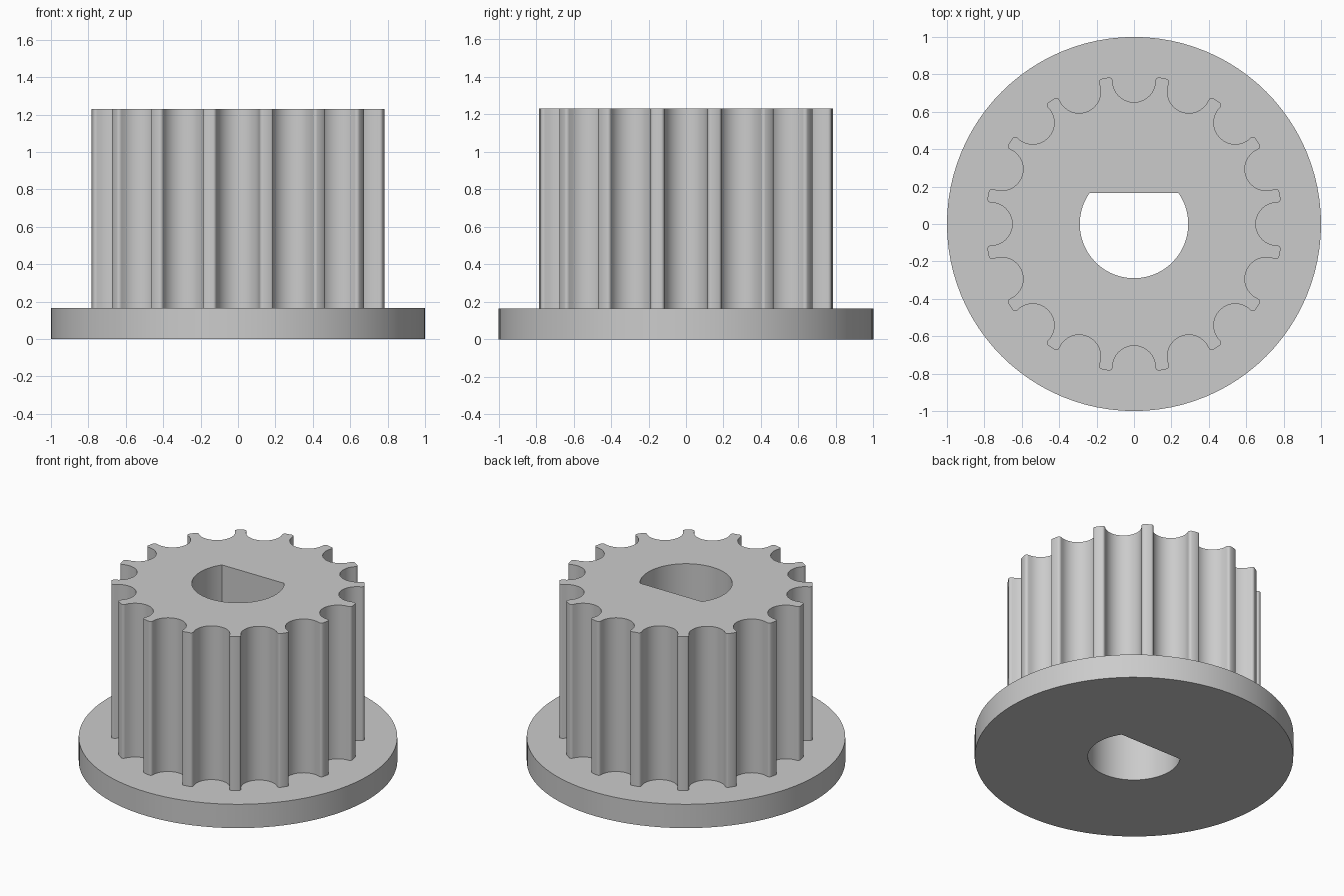
import bpy, bmesh, math
from math import sin, cos, pi

if "Cube" in bpy.data.objects:
    bpy.data.objects.remove(bpy.data.objects["Cube"])

TEETH, FLANGE_TOP, TOP = 16, 0.165, 1.23


def arc(cx, cy, r, a0, a1, n):
    return [(cx + r * cos(a0 + (a1 - a0) * i / n), cy + r * sin(a0 + (a1 - a0) * i / n))
            for i in range(n + 1)]


# Flange outline
flange = arc(0, 0, 1.0, 0, 2 * pi, 96)[:-1]

# D-shaped bore: circle with a flat on the +y side
a = math.asin(0.165 / 0.29)
bore = arc(0, 0, 0.29, pi - a, 2 * pi + a, 48)

# Toothed outline: one round groove with filleted lips, repeated around
G, GR, FR = 0.766, 0.115, 0.018
groove = (arc(-GR - FR, G, FR, pi / 2, 0, 4)
          + arc(0, G, GR, pi, 2 * pi, 16)[1:-1]
          + arc(GR + FR, G, FR, pi, pi / 2, 4))
teeth = []
for k in range(TEETH):
    t = -2 * pi * k / TEETH
    teeth += [(x * cos(t) - y * sin(t), x * sin(t) + y * cos(t)) for x, y in groove]

bm = bmesh.new()


def ring(points, z):
    return [bm.verts.new((x, y, z)) for x, y in points]


def wall(lower, upper):
    n = len(lower)
    for i in range(n):
        j = (i + 1) % n
        bm.faces.new((lower[i], lower[j], upper[j], upper[i])).smooth = True


def cap(outer, inner):
    edges = []
    for loop in (outer, inner):
        for i, v in enumerate(loop):
            w = loop[(i + 1) % len(loop)]
            edges.append(bm.edges.get((v, w)) or bm.edges.new((v, w)))
    bmesh.ops.triangle_fill(bm, edges=edges, use_beauty=True, normal=(0, 0, 1))


flange_low, flange_up = ring(flange, 0), ring(flange, FLANGE_TOP)
teeth_low, teeth_up = ring(teeth, FLANGE_TOP), ring(teeth, TOP)
bore_low, bore_up = ring(bore, 0), ring(bore, TOP)

# Side walls
wall(flange_low, flange_up)
wall(teeth_low, teeth_up)
wall(bore_low, bore_up)

# Underside, flange ledge and top face
cap(flange_low, bore_low)
cap(flange_up, teeth_low)
cap(teeth_up, bore_up)

bmesh.ops.recalc_face_normals(bm, faces=bm.faces[:])
mesh = bpy.data.meshes.new("toothed_pulley")
bm.to_mesh(mesh)
bm.free()

pulley = bpy.data.objects.new("toothed_pulley", mesh)
bpy.context.collection.objects.link(pulley)

grey = bpy.data.materials.new("light grey")
grey.diffuse_color = (0.6, 0.6, 0.6, 1)
grey.use_nodes = True
grey.node_tree.nodes["Principled BSDF"].inputs["Base Color"].default_value = grey.diffuse_color
mesh.materials.append(grey)

bpy.context.view_layer.objects.active = pulley
pulley.select_set(True)
bpy.ops.object.shade_smooth_by_angle(angle=math.radians(35))
